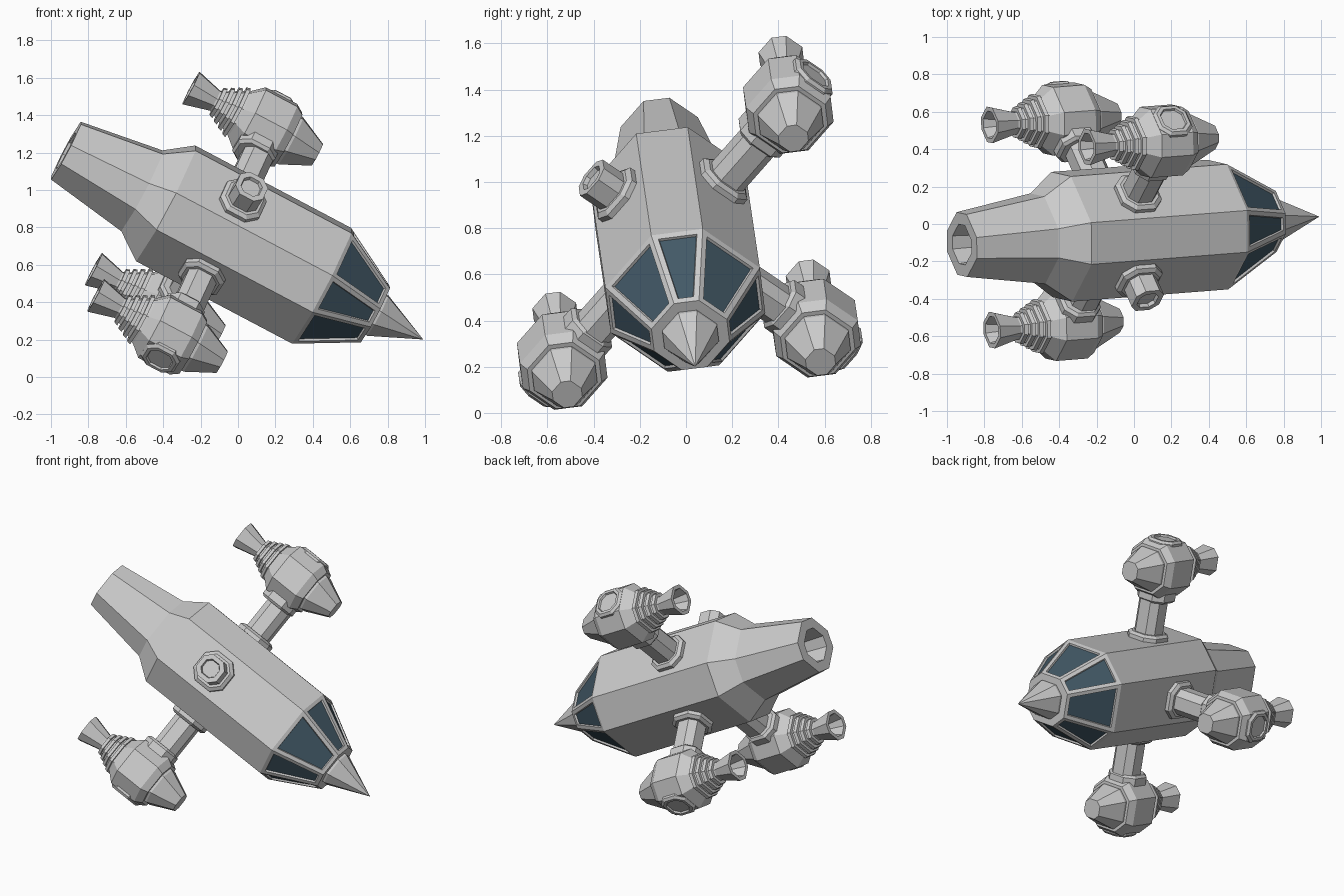
import bpy, bmesh
from math import radians
from mathutils import Matrix, Vector

if "Cube" in bpy.data.objects:
    bpy.data.objects.remove(bpy.data.objects["Cube"])

# Ship frame: local z runs tail to nose, local x and y are the arm directions
ORIGIN = Vector((-0.92, -0.11, 1.21))
d = Vector((0.882, 0.069, -0.466)).normalized()
u = Vector((0.323, 0.626, 0.71))
u = (u - d * u.dot(d)).normalized()
v = d.cross(u)
SHIP = Matrix((u, v, d)).transposed().to_4x4()
SHIP.translation = ORIGIN


def material(name, colour):
    m = bpy.data.materials.new(name)
    m.diffuse_color = colour
    m.use_nodes = True
    m.node_tree.nodes["Principled BSDF"].inputs["Base Color"].default_value = m.diffuse_color
    return m


GREY = material("hull_grey", (0.8, 0.8, 0.8, 1))
GLASS = material("window_glass", (0.055, 0.1, 0.135, 1))


def loft(name, stations, matrix, windows=False):
    """Skin chamfered-square rings (position, half width) along local z."""
    bm = bmesh.new()
    rings = []
    for t, a in stations:
        b = a * 0.5
        pts = [(a, -b), (a, b), (b, a), (-b, a), (-a, b), (-a, -b), (-b, -a), (b, -a)]
        if a == 0:
            rings.append([bm.verts.new((0, 0, t))] * 8)
        else:
            rings.append([bm.verts.new((x, y, t)) for x, y in pts])
    sides = []
    for r0, r1 in zip(rings, rings[1:]):
        for i in range(8):
            j = (i + 1) % 8
            corners = list(dict.fromkeys((r0[i], r0[j], r1[j], r1[i])))
            sides.append(bm.faces.new(corners))
    if rings[0][0] is not rings[0][1]:
        bm.faces.new(rings[0][::-1])
    if rings[-1][0] is not rings[-1][1]:
        bm.faces.new(rings[-1])
    bm.normal_update()
    if windows:
        bmesh.ops.inset_individual(bm, faces=sides, thickness=0.024, use_even_offset=True)
        bmesh.ops.inset_individual(bm, faces=sides, thickness=0.004, depth=-0.012,
                                   use_even_offset=True)
        for f in sides:
            f.material_index = 1
    me = bpy.data.meshes.new(name)
    bm.to_mesh(me)
    bm.free()
    me.materials.append(GREY)
    me.materials.append(GLASS)
    ob = bpy.data.objects.new(name, me)
    ob.matrix_world = SHIP @ matrix
    bpy.context.collection.objects.link(ob)
    return ob


I = Matrix.Identity(4)

# Fuselage with hollow tail, glazed canopy and nose spike
loft("fuselage", [(0.22, 0.085), (0, 0.1), (0, 0.159), (0.46, 0.222),
                  (0.605, 0.318), (1.55, 0.318)], I)
loft("canopy", [(1.55, 0.318), (1.875, 0.155)], I, windows=True)
loft("nose_spike", [(1.86, 0.112), (1.89, 0.112), (2.166, 0)], I)

# Engine pod profile: flared hollow nozzle, four ribs, bulky body, tapered front
nozzle = [(0.60, 0.035), (0.47, 0.068), (0.47, 0.09), (0.615, 0.055)]
ribs = []
for k in range(4):
    s, r = 0.625 + k * 0.036, 0.075 + k * 0.018
    ribs += [(s, r - 0.018), (s, r), (s + 0.02, r + 0.006), (s + 0.02, r - 0.012)]
pod_body = [(0.765, 0.125), (0.825, 0.174), (1.015, 0.174), (1.06, 0.148),
            (1.06, 0.13), (1.075, 0.13), (1.235, 0.06)]
pod_profile = nozzle + ribs + pod_body

# Arms around the hull: three carry pods, the fourth is a short stub
ARM_S = 0.945
for label, angle, has_pod in (("upper", 0, True), ("front_stub", 90, False),
                              ("lower", 180, True), ("rear", 270, True)):
    turn = Matrix.Rotation(radians(angle), 4, 'Z')
    arm = turn @ Matrix.Translation((0, 0, ARM_S)) @ Matrix.Rotation(radians(90), 4, 'Y')
    end = 0.62 if has_pod else 0.47
    tip = [] if has_pod else [(end, 0.055), (end - 0.02, 0.05)]
    loft(label + "_arm", [(0.28, 0.083), (end, 0.083)] + tip, arm)
    loft(label + "_hull_flange", [(0.3, 0.118), (0.343, 0.118), (0.358, 0.098)], arm)
    if has_pod:
        out = turn @ Matrix.Translation((0.782, 0, 0))
        loft(label + "_pod", pod_profile, out)
        pod_arm = Matrix.Translation((0, 0, 0))
        shift = turn @ Matrix.Translation((0, 0, 0.925)) @ Matrix.Rotation(radians(90), 4, 'Y')
        loft(label + "_pod_collar", [(0.565, 0.095), (0.58, 0.11), (0.64, 0.11)], shift)
        # Raised outer hatch frame with recessed centre
        loft(label + "_pod_hatch", [(0.93, 0.1), (0.958, 0.1), (0.972, 0.086),
                                    (0.972, 0.068), (0.96, 0.064)], shift)
